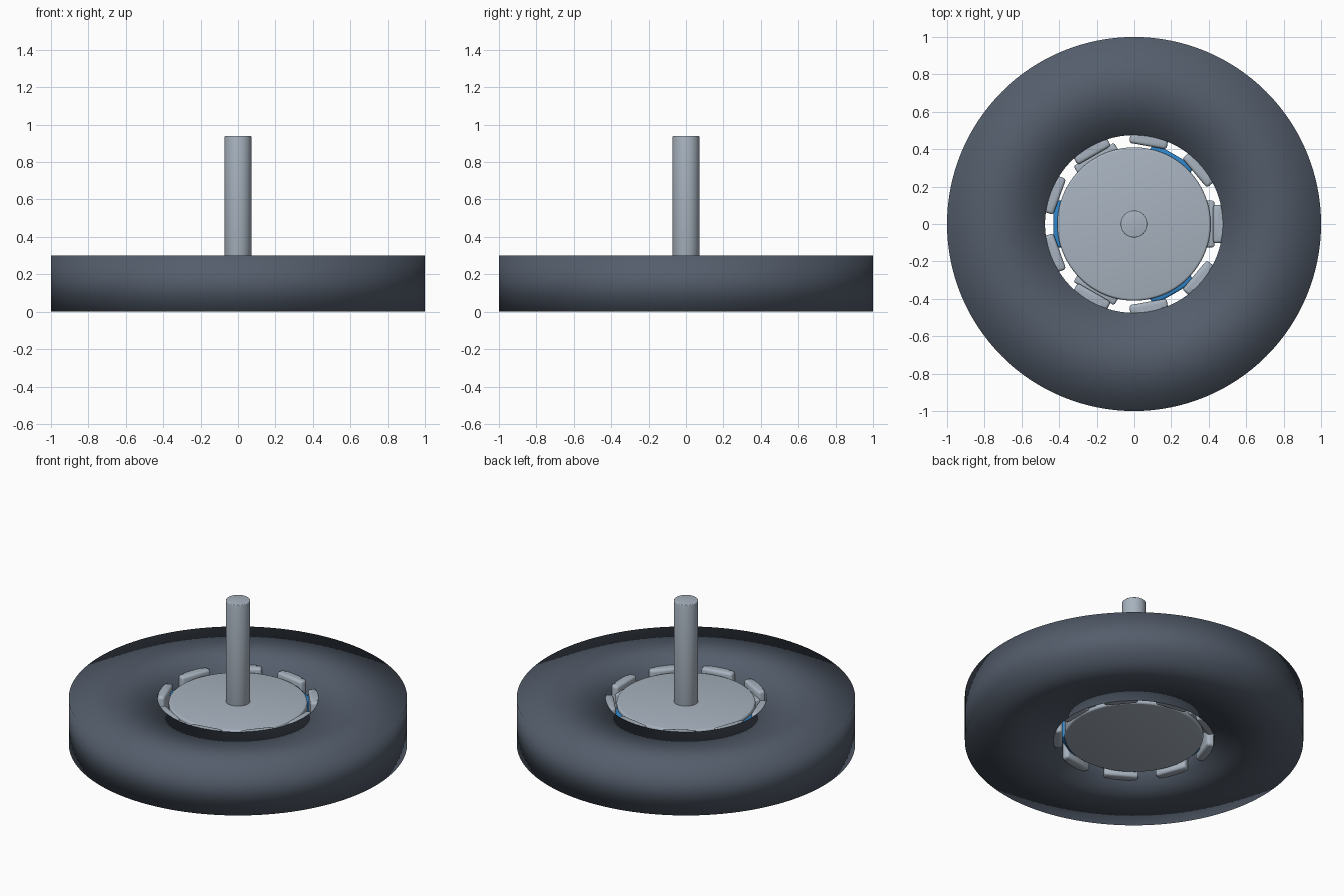
import bpy, bmesh, math
from mathutils import Matrix

if "Cube" in bpy.data.objects:
    bpy.data.objects.remove(bpy.data.objects["Cube"])


def material(name, rgb):
    m = bpy.data.materials.new(name)
    m.diffuse_color = (*rgb, 1)
    m.use_nodes = True
    m.node_tree.nodes["Principled BSDF"].inputs["Base Color"].default_value = m.diffuse_color
    return m


DARK = material("dark slate", (0.088, 0.11, 0.148))
STEEL = material("pale steel", (0.39, 0.45, 0.52))
BLUE = material("blue", (0.03, 0.24, 0.6))


def finish(name, bm, mat, smooth_all=False):
    bmesh.ops.recalc_face_normals(bm, faces=bm.faces)
    mesh = bpy.data.meshes.new(name)
    bm.to_mesh(mesh)
    bm.free()
    mesh.materials.append(mat)
    ob = bpy.data.objects.new(name, mesh)
    bpy.context.collection.objects.link(ob)
    bpy.ops.object.select_all(action='DESELECT')
    ob.select_set(True)
    bpy.context.view_layer.objects.active = ob
    if smooth_all:
        bpy.ops.object.shade_smooth()
    else:
        bpy.ops.object.shade_smooth_by_angle(angle=math.radians(35))
    return ob


def cylinder(name, r, z0, z1, bevel, mat, sides):
    bm = bmesh.new()
    bmesh.ops.create_cone(bm, cap_ends=True, segments=sides, radius1=r, radius2=r,
                          depth=z1 - z0, matrix=Matrix.Translation((0, 0, (z0 + z1) / 2)))
    rims = [e for e in bm.edges if abs(e.verts[0].co.z - e.verts[1].co.z) < 1e-5]
    bmesh.ops.bevel(bm, geom=rims, offset=bevel, segments=3, profile=0.5, affect='EDGES')
    return finish(name, bm, mat)


def radial_block(name, angle, r0, r1, width, z0, z1, bevel, mat):
    """Rounded block whose length points outward from the axis."""
    bm = bmesh.new()
    bmesh.ops.create_cube(bm, size=1)
    bmesh.ops.scale(bm, vec=(r1 - r0, width, z1 - z0), verts=bm.verts)
    bmesh.ops.translate(bm, vec=((r0 + r1) / 2, 0, (z0 + z1) / 2), verts=bm.verts)
    if bevel:
        bmesh.ops.bevel(bm, geom=bm.edges[:], offset=bevel, segments=3,
                        profile=0.5, affect='EDGES')
    bmesh.ops.rotate(bm, matrix=Matrix.Rotation(math.radians(angle), 3, 'Z'), verts=bm.verts)
    return finish(name, bm, mat)


# Outer ring: square section spun round the axis, shaded softly over its edges
H = 0.30
bm = bmesh.new()
section = [bm.verts.new((r, 0, z)) for r, z in ((0.475, 0), (1, 0), (1, H), (0.475, H))]
edges = [bm.edges.new((section[i], section[(i + 1) % 4])) for i in range(4)]
bmesh.ops.spin(bm, geom=section + edges, cent=(0, 0, 0), axis=(0, 0, 1),
               angle=math.tau, steps=128, use_merge=True)
bmesh.ops.remove_doubles(bm, verts=bm.verts, dist=1e-4)
finish("outer_ring", bm, DARK, smooth_all=True)

# Central hub and shaft
cylinder("hub", 0.41, 0.02, 0.28, 0.012, STEEL, 96)
cylinder("shaft", 0.072, 0.26, 0.94, 0.005, STEEL, 48)

# Alternating plates on the hub side
for i in range(6):
    radial_block(f"hub_plate_{i + 1}", 60 * i, 0.36, 0.43, 0.25, 0.04, 0.26, 0.012,
                 BLUE if i % 2 else STEEL)

# Nine teeth set into the ring, each ending in a rounded shoe
for i in range(9):
    radial_block(f"tooth_{i + 1}", 40 * i, 0.45, 0.88, 0.13, 0.003, H - 0.003, 0, STEEL)
    radial_block(f"tooth_shoe_{i + 1}", 40 * i, 0.423, 0.477, 0.205, 0.003, H - 0.003,
                 0.016, STEEL)
